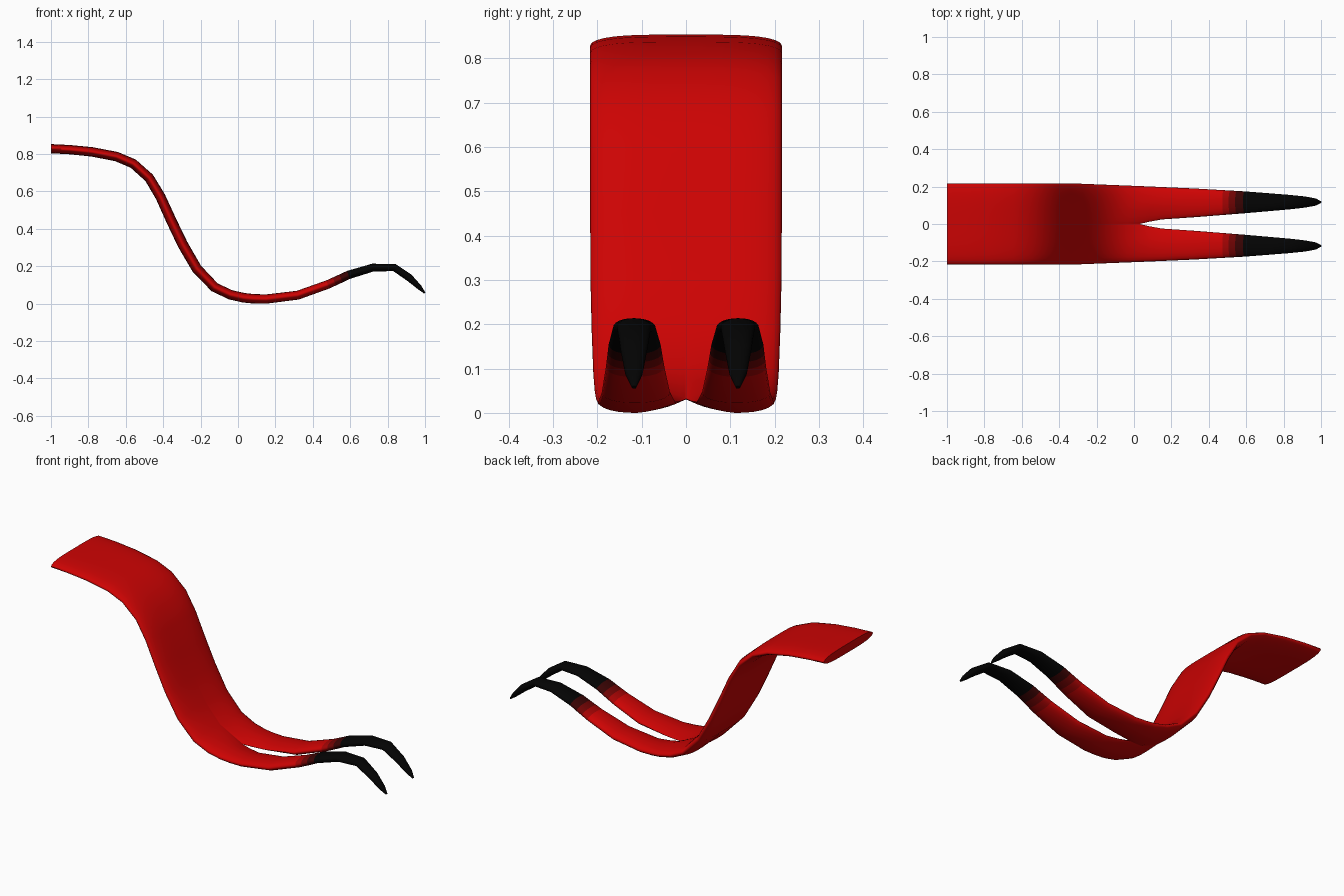
import bpy, bmesh, math
from mathutils import Vector

if "Cube" in bpy.data.objects:
    bpy.data.objects.remove(bpy.data.objects["Cube"])

# Side-view centre line (x, z)
PATH = [(-1, .828), (-.9, .823), (-.78, .811), (-.65, .786), (-.56, .748), (-.475, .672),
        (-.415, .572), (-.355, .44), (-.295, .315), (-.22, .186), (-.125, .087), (-.04, .047),
        (.03, .031), (.08, .026), (.15, .024), (.32, .045), (.48, .102), (.515, .118), (.55, .134),
        (.59, .153), (.72, .192), (.835, .193), (.915, .139), (.97, .087), (.998, .057)]
# Stations along x: value
OUTER = [(-1, .216), (-.3, .216), (.05, .202), (.32, .19), (.6, .174), (.84, .155),
         (.925, .146), (.97, .137), (1, .121)]
INNER = [(-1, 0), (.03, 0), (.08, .012), (.17, .028), (.32, .036), (.6, .058), (.84, .079),
         (.925, .089), (.97, .098), (1, .113)]
THICK = [(-1, .0245), (-.5, .026), (-.3, .028), (-.1, .027), (.17, .0245), (.6, .0225),
         (.84, .02), (.925, .02), (.97, .013), (1, .004)]
BODY = [(-.21, 1), (-.04, .7), (.03, 0)]
N = 12


def lerp(table, x):
    if x <= table[0][0]:
        return table[0][1]
    for (a, p), (b, q) in zip(table, table[1:]):
        if x <= b:
            return p + (q - p) * (x - a) / (b - a)
    return table[-1][1]


def material(name, colour):
    m = bpy.data.materials.new(name)
    m.diffuse_color = (*colour, 1)
    m.use_nodes = True
    m.node_tree.nodes["Principled BSDF"].inputs["Base Color"].default_value = m.diffuse_color
    return m


# Half of the tongue: closed rings lofted along the path
bm = bmesh.new()
rings = []
for i, (x, z) in enumerate(PATH):
    a, b = PATH[max(i - 1, 0)], PATH[min(i + 1, len(PATH) - 1)]
    t = Vector((b[0] - a[0], 0, b[1] - a[1])).normalized()
    if i == 0:
        t = Vector((1, 0, 0))
    normal = Vector((-t.z, 0, t.x))
    inner, outer = lerp(INNER, x), lerp(OUTER, x)
    thick, body = lerp(THICK, x), lerp(BODY, x)
    # The inner edge is sharper near the fork
    inner_power = 1.4 if x < .2 else 2
    top, bottom = [], []
    for j in range(N + 1):
        u = -math.cos(math.pi * j / N)
        y = inner + (outer - inner) * (u + 1) / 2
        h_body = math.sqrt(max(0, 1 - (y / outer) ** 4))
        h_tine = max(0, 1 - abs(u) ** (inner_power if u < 0 else 2.3)) ** (.75 if u < 0 and x < .2 else .5)
        h = thick * (body * h_body + (1 - body) * h_tine)
        c = Vector((x, y, z))
        top.append(bm.verts.new(c + normal * h))
        bottom.append(bm.verts.new(c - normal * h))
    rings.append((top, bottom))

# Skin, coloured in bands towards the dark tips
for i in range(len(PATH) - 1):
    xm = (PATH[i][0] + PATH[i + 1][0]) / 2
    band = sum(xm > limit for limit in (.48, .515, .55, .59))
    (t0, b0), (t1, b1) = rings[i], rings[i + 1]
    for j in range(N):
        for quad in ((t0[j], t1[j], t1[j + 1], t0[j + 1]), (b0[j], b0[j + 1], b1[j + 1], b1[j])):
            bm.faces.new(quad).material_index = band
# End caps
for k, m in ((0, 0), (-1, 4)):
    t, b = rings[k]
    for j in range(N):
        bm.faces.new((t[j], t[j + 1], b[j + 1], b[j])).material_index = m
bmesh.ops.remove_doubles(bm, verts=bm.verts, dist=.0003)
bmesh.ops.recalc_face_normals(bm, faces=bm.faces)
# Make sure the top skin faces upward
top_face = max(bm.faces, key=lambda f: f.calc_center_median().z)
if top_face.normal.z < 0:
    bmesh.ops.reverse_faces(bm, faces=bm.faces)
# Stand on the ground
low = min(v.co.z for v in bm.verts)
bmesh.ops.translate(bm, verts=bm.verts, vec=(0, 0, -low))

mesh = bpy.data.meshes.new("forked_tongue")
bm.to_mesh(mesh)
bm.free()
for name, colour in (("red", (.61, .001, .001)), ("deep red", (.37, .001, .001)),
                     ("dark red", (.16, .001, .001)), ("brown black", (.04, .001, .001)),
                     ("black", (.001, .001, .001))):
    mesh.materials.append(material(name, colour))
tongue = bpy.data.objects.new("forked_tongue", mesh)
bpy.context.collection.objects.link(tongue)
bpy.context.view_layer.objects.active = tongue
tongue.select_set(True)
bpy.ops.object.shade_smooth_by_angle(angle=math.radians(60))

# Mirror to the other side
mirror = tongue.modifiers.new("mirror", 'MIRROR')
mirror.use_axis = (False, True, False)
mirror.merge_threshold = .0005
bpy.ops.object.modifier_move_to_index(modifier="mirror", index=0)
